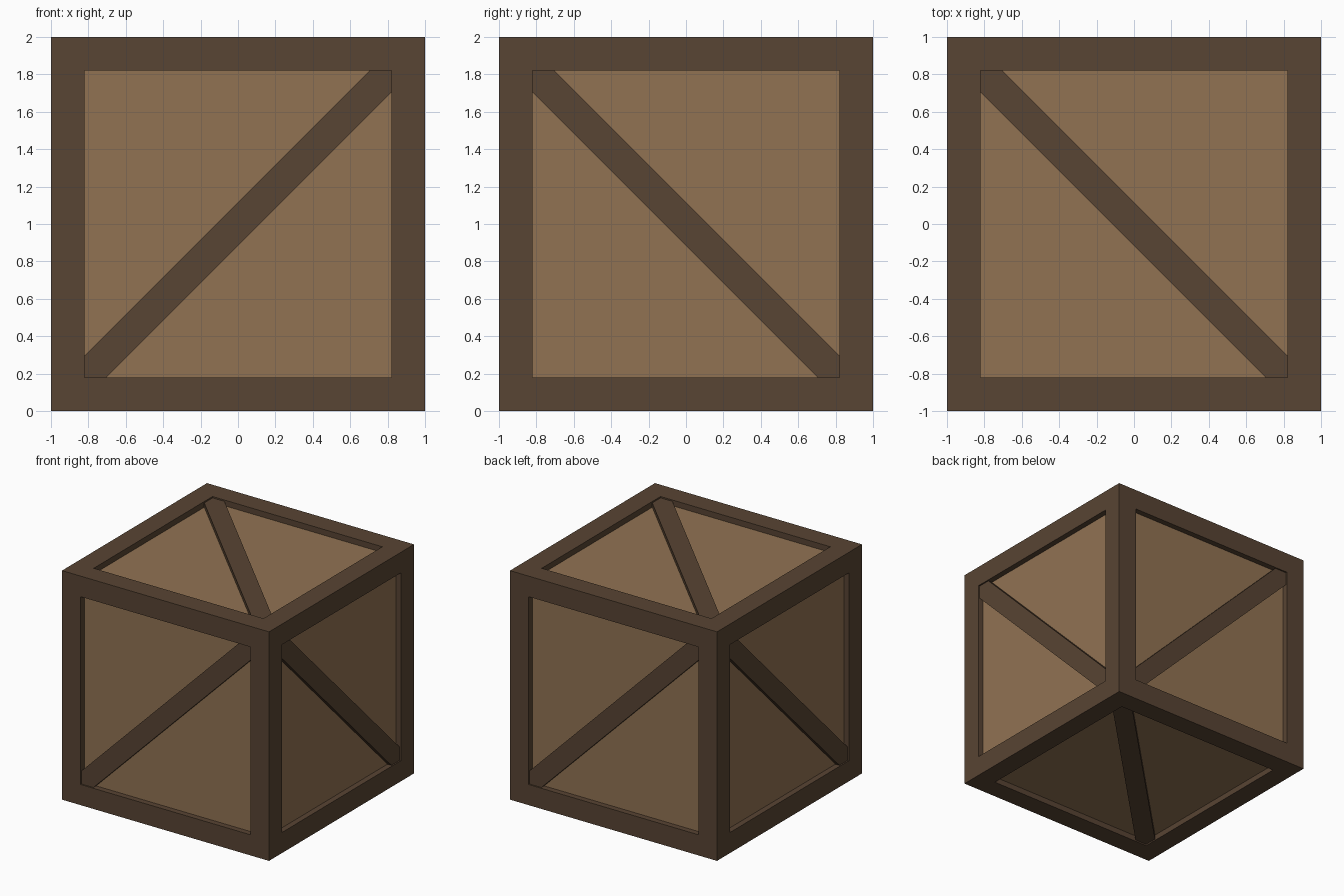
import bpy, bmesh
from mathutils import Vector, Matrix

if "Cube" in bpy.data.objects:
    bpy.data.objects.remove(bpy.data.objects["Cube"])

HALF, BORDER = 1.0, 0.18        # crate half size, frame width
PANEL, BRACE = 0.05, 0.012      # depth of panels and brace tops below the frame
INNER = HALF - BORDER
CUT = 0.115                     # brace corner cut along each inner edge


def material(name, rgb):
    m = bpy.data.materials.new(name)
    m.diffuse_color = (*rgb, 1)
    m.use_nodes = True
    m.node_tree.nodes["Principled BSDF"].inputs["Base Color"].default_value = m.diffuse_color
    return m


dark = material("dark_wood", (0.098, 0.058, 0.033))
light = material("light_wood", (0.285, 0.17, 0.086))


def add(name, bm, mat):
    bmesh.ops.recalc_face_normals(bm, faces=bm.faces[:])
    me = bpy.data.meshes.new(name)
    bm.to_mesh(me)
    bm.free()
    me.materials.append(mat)
    ob = bpy.data.objects.new(name, me)
    ob.location.z = HALF
    bpy.context.collection.objects.link(ob)


# Frame: cube with each side inset, sunk and opened
bm = bmesh.new()
bmesh.ops.create_cube(bm, size=2 * HALF)
sides = bm.faces[:]
bmesh.ops.inset_individual(bm, faces=sides, thickness=BORDER, use_even_offset=True)
centres = {f: f.normal.copy() for f in sides}
walls = bmesh.ops.extrude_discrete_faces(bm, faces=sides)["faces"]
for f in walls:
    f.normal_update()
    bmesh.ops.translate(bm, verts=f.verts[:], vec=-f.normal * (PANEL + 0.005))
bmesh.ops.delete(bm, geom=walls, context='FACES')
me = bpy.data.meshes.new("frame")
bm.to_mesh(me)
bm.free()
me.materials.append(dark)
frame = bpy.data.objects.new("frame", me)
frame.location.z = HALF
bpy.context.collection.objects.link(frame)

# Panels: inner box seen through the frame openings
bm = bmesh.new()
bmesh.ops.create_cube(bm, size=2 * (HALF - PANEL))
add("panels", bm, light)

# Diagonal braces: (name, outward normal, u axis, v axis), running from -u-v to +u+v
faces = [
    ("front", (0, -1, 0), (1, 0, 0), (0, 0, 1)),
    ("back", (0, 1, 0), (-1, 0, 0), (0, 0, 1)),
    ("right", (1, 0, 0), (0, -1, 0), (0, 0, 1)),
    ("left", (-1, 0, 0), (0, 1, 0), (0, 0, 1)),
    ("top", (0, 0, 1), (-1, 0, 0), (0, 1, 0)),
    ("bottom", (0, 0, -1), (1, 0, 0), (0, 1, 0)),
]
a, b = INNER, INNER - CUT
outline = [(-a, -a), (-b, -a), (a, b), (a, a), (b, a), (-a, -b)]
for name, n, u, v in faces:
    n, u, v = Vector(n), Vector(u), Vector(v)
    bm = bmesh.new()
    base = bm.faces.new([bm.verts.new(u * p + v * q + n * (HALF - PANEL - 0.005))
                         for p, q in outline])
    top = bmesh.ops.extrude_face_region(bm, geom=[base], use_keep_orig=True)["geom"]
    bmesh.ops.translate(bm, verts=[g for g in top if isinstance(g, bmesh.types.BMVert)],
                        vec=n * (PANEL + 0.005 - BRACE))
    add(name + "_brace", bm, dark)
